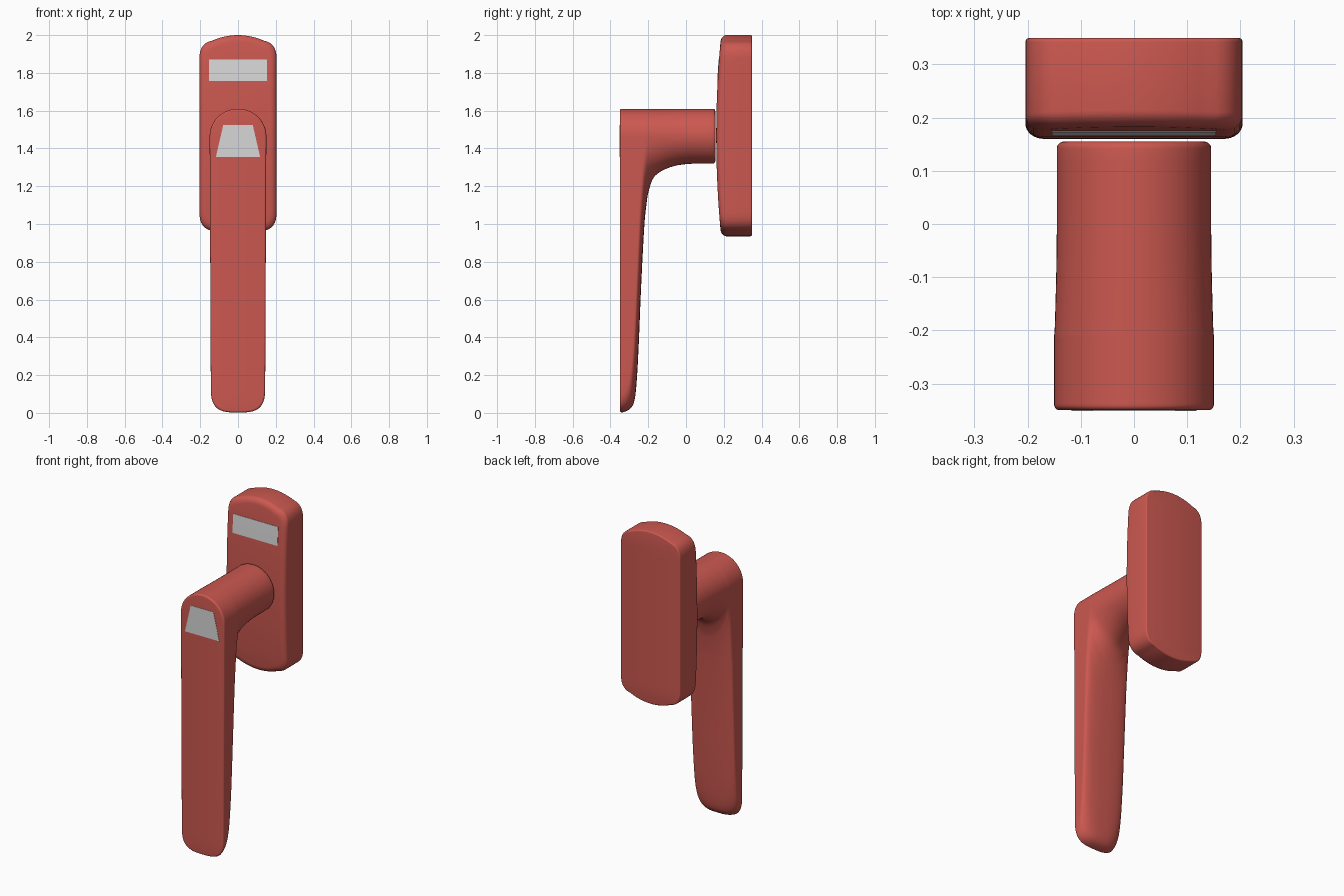
import bpy, bmesh
from math import sin, cos, pi, radians

cube = bpy.data.objects.get("Cube")
if cube:
    bpy.data.objects.remove(cube, do_unlink=True)


def make_material(name, color):
    mat = bpy.data.materials.new(name)
    mat.use_nodes = True
    mat.diffuse_color = color
    mat.node_tree.nodes["Principled BSDF"].inputs["Base Color"].default_value = color
    return mat


red = make_material("soft red", (0.60, 0.098, 0.08, 1))
grey = make_material("light grey", (0.68, 0.68, 0.68, 1))


def finish(name, bm, mat):
    bmesh.ops.remove_doubles(bm, verts=bm.verts[:], dist=0.00005)
    bmesh.ops.recalc_face_normals(bm, faces=bm.faces[:])
    mesh = bpy.data.meshes.new(name)
    bm.to_mesh(mesh)
    bm.free()
    mesh.materials.append(mat)
    obj = bpy.data.objects.new(name, mesh)
    bpy.context.collection.objects.link(obj)
    bpy.ops.object.select_all(action="DESELECT")
    obj.select_set(True)
    bpy.context.view_layer.objects.active = obj
    bpy.ops.object.shade_smooth_by_angle(angle=radians(35))
    return obj


def loft(name, halves, mat):
    """Mirror each half section, join them in order and cap both ends."""
    bm = bmesh.new()
    rings = []
    for half in halves:
        mirrored = [(-x, y, z) for x, y, z in half[1:-1]]
        rings.append([bm.verts.new(p) for p in half + mirrored[::-1]])
    n = len(rings[0])
    for a, b in zip(rings, rings[1:]):
        for i in range(n):
            j = (i + 1) % n
            bm.faces.new((a[i], a[j], b[j], b[i]))
    # caps are strips joining left and right points at equal height
    for ring in (rings[0], rings[-1]):
        for i in range(n // 2):
            loop = [ring[i], ring[i + 1], ring[-i - 1], ring[-i]]
            bm.faces.new(list(dict.fromkeys(loop)))
    return finish(name, bm, mat)


# Backplate: arched outline, softly crowned front
MID, HALF_H, HALF_W = 1.4675, 0.5325, 0.204


def crown(z):
    return 0.16 + 0.026 * ((z - MID) / HALF_H) ** 2


def plate_quarter():
    pts = [(HALF_W, 0.41 * k / 10) for k in range(10)]
    for k in range(9):
        t = k / 8
        pts.append((HALF_W * (1 - t) ** 2 + 2 * HALF_W * t * (1 - t) + 0.14 * t * t,
                    0.41 * (1 - t) ** 2 + 0.98 * t * (1 - t) + 0.502 * t * t))
    pts += [(0.14 * (1 - k / 8), HALF_H - 0.0305 * (1 - k / 8) ** 2) for k in range(1, 9)]
    return pts


upper = plate_quarter()
outline = [(x, -z) for x, z in upper[:0:-1]] + upper


def plate_section(inset, depth):
    sx, sz = 1 - inset / HALF_W, 1 - inset / HALF_H
    pts = [(x * sx, MID + z * sz) for x, z in outline]
    return [(x, depth(z), z) for x, z in pts]


sections = []
for k in range(5):
    a = k / 4 * pi / 2
    sections.append(plate_section(0.008 * (1 - sin(a)), lambda z: 0.342 + 0.008 * cos(a)))
for k in range(9):
    a = k / 8 * pi / 2
    sections.append(plate_section(0.035 * (1 - cos(a)),
                                  lambda z: crown(z) + 0.028 * (1 - sin(a))))
loft("backplate", sections, red)

# Handle: depth, underside height, corner rise, corner squareness, half width
NECK_Z, NECK_R = 1.465, 0.145
stations = [
    (0.142, 1.32, 0.145, 2.0, 0.145),
    (0.01, 1.318, 0.147, 2.0, 0.145),
    (-0.085, 1.30, 0.165, 2.0, 0.146),
    (-0.164, 1.255, 0.21, 2.0, 0.148),
    (-0.196, 1.18, 0.28, 2.1, 0.149),
    (-0.21, 1.10, 0.34, 2.2, 0.15),
    (-0.222, 0.97, 0.42, 2.3, 0.15),
    (-0.238, 0.66, 0.58, 2.4, 0.15),
    (-0.249, 0.39, 0.66, 2.5, 0.15),
    (-0.26, 0.18, 0.62, 2.6, 0.15),
    (-0.272, 0.07, 0.46, 2.8, 0.15),
    (-0.29, 0.028, 0.25, 3.0, 0.15),
    (-0.315, 0.01, 0.16, 3.1, 0.15),
    (-0.34, 0.002, 0.14, 3.2, 0.15),
]


def smooth_path(rows, steps):
    out = []
    for i in range(len(rows) - 1):
        p, q, r, s = (rows[max(0, min(len(rows) - 1, i + k))] for k in (-1, 0, 1, 2))
        for k in range(steps):
            t = k / steps
            out.append([0.5 * (2 * b + (c - a) * t + (2 * a - 5 * b + 4 * c - d) * t * t
                               + (3 * b - a - 3 * c + d) * t ** 3)
                        for a, b, c, d in zip(p, q, r, s)])
    return out + [list(rows[-1])]


def handle_section(y, low, rise, power, width, inset=0.0):
    rise = min(rise, NECK_Z - low)
    side = low + rise
    pts = []
    for k in range(17):
        a = k / 16 * pi / 2
        pts.append((width * sin(a) ** (2 / power),
                    low + rise * (1 - max(cos(a), 0) ** (2 / power))))
    pts += [(width, side + (NECK_Z - side) * k / 10) for k in range(1, 11)]
    for k in range(1, 17):
        a = k / 16 * pi / 2
        pts.append((width * cos(a), NECK_Z + NECK_R * sin(a)))
    pts[0], pts[-1] = (0, pts[0][1]), (0, pts[-1][1])
    # slight taper toward the tip, then the edge inset
    top = NECK_Z + NECK_R
    mid, half = (top + low) / 2, (top - low) / 2
    out = []
    for x, z in pts:
        x *= 1 - 0.045 * max(0, 1 - z / NECK_Z)
        out.append((x * (1 - inset / width), y, mid + (z - mid) * (1 - inset / half)))
    return out


def rounded_end(row, direction, radius):
    ends = []
    for k in range(1, 6):
        a = k / 5 * pi / 2
        ends.append(handle_section(row[0] + direction * radius * sin(a), *row[1:],
                                   inset=radius * (1 - cos(a))))
    return ends


body = [handle_section(*row) for row in smooth_path(stations, 4)]
loft("handle", rounded_end(stations[0], 1, 0.013)[::-1] + body
     + rounded_end(stations[-1], -1, 0.01), red)


# Thin inlays on the plate and the handle
def inlay(name, low, high, half_low, half_high, depth):
    bm = bmesh.new()
    rows = []
    for k in range(9):
        t = k / 8
        z, w = low + (high - low) * t, half_low + (half_high - half_low) * t
        rows.append([bm.verts.new((x, depth(z), z)) for x in (-w, w)])
    faces = [bm.faces.new((a[0], a[1], b[1], b[0])) for a, b in zip(rows, rows[1:])]
    extruded = bmesh.ops.extrude_face_region(bm, geom=faces)["geom"]
    moved = [v for v in extruded if isinstance(v, bmesh.types.BMVert)]
    bmesh.ops.translate(bm, verts=moved, vec=(0, 0.004, 0))
    finish(name, bm, grey)


inlay("plate_inlay", 1.757, 1.872, 0.154, 0.154, lambda z: crown(z) - 0.002)
inlay("handle_inlay", 1.355, 1.525, 0.117, 0.078, lambda z: -0.3515)
